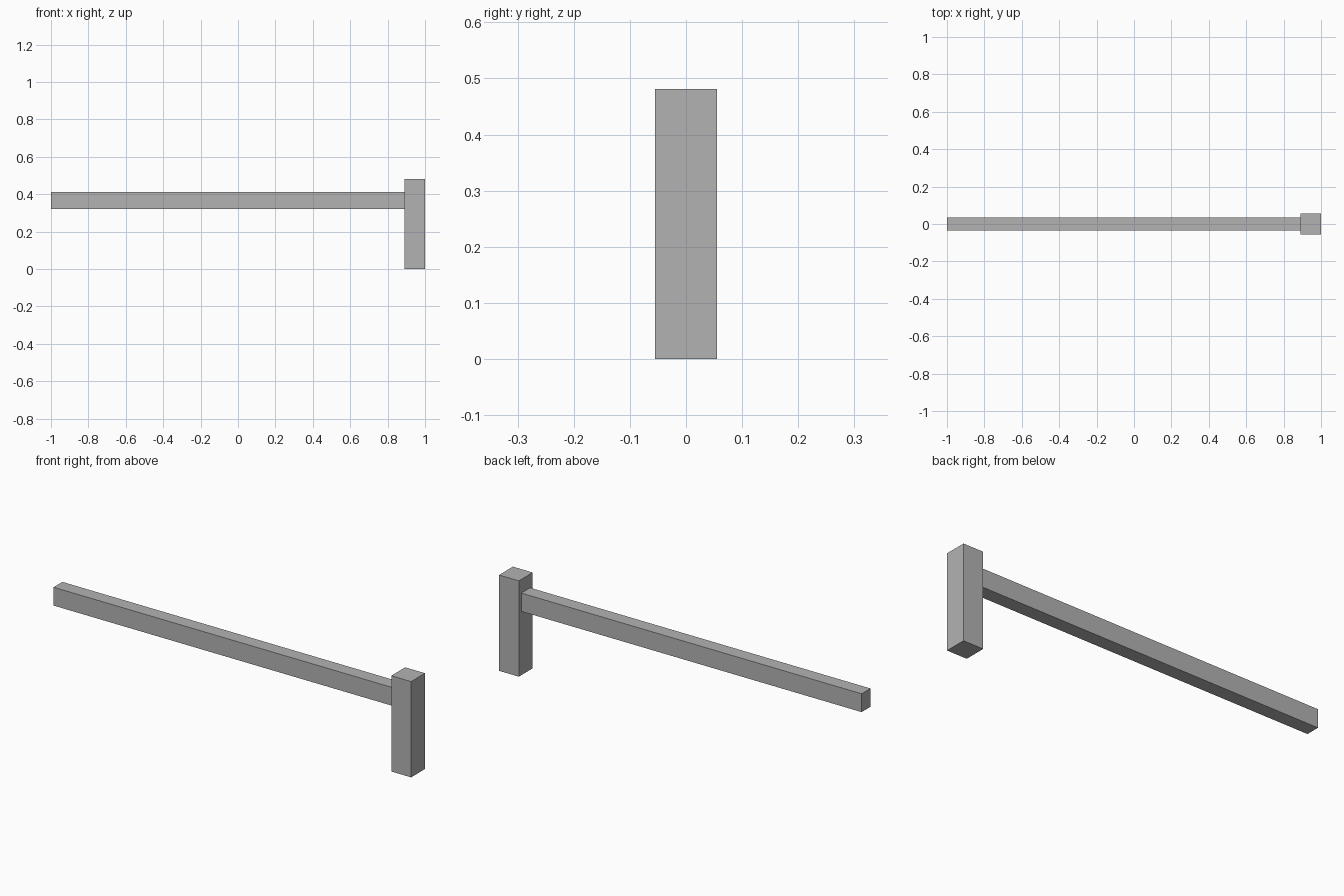
import bpy

if "Cube" in bpy.data.objects:
    bpy.data.objects.remove(bpy.data.objects["Cube"])

# One shared grey
grey = bpy.data.materials.new("plain_grey")
grey.diffuse_color = (0.45, 0.45, 0.45, 1.0)
grey.use_nodes = True
grey.node_tree.nodes["Principled BSDF"].inputs["Base Color"].default_value = grey.diffuse_color


def box(name, low, high):
    """Axis-aligned box between two corners."""
    bpy.ops.mesh.primitive_cube_add(size=1)
    obj = bpy.context.object
    obj.name = name
    for v in obj.data.vertices:
        v.co = [(a + b) / 2 + c * (b - a) for a, b, c in zip(low, high, v.co)]
    obj.data.materials.append(grey)
    return obj


# Upright square post
box("post", (0.89, -0.055, 0.0), (1.0, 0.055, 0.481))

# Long rail butting against the post
box("rail", (-1.0, -0.035, 0.32), (0.89, 0.035, 0.412))
